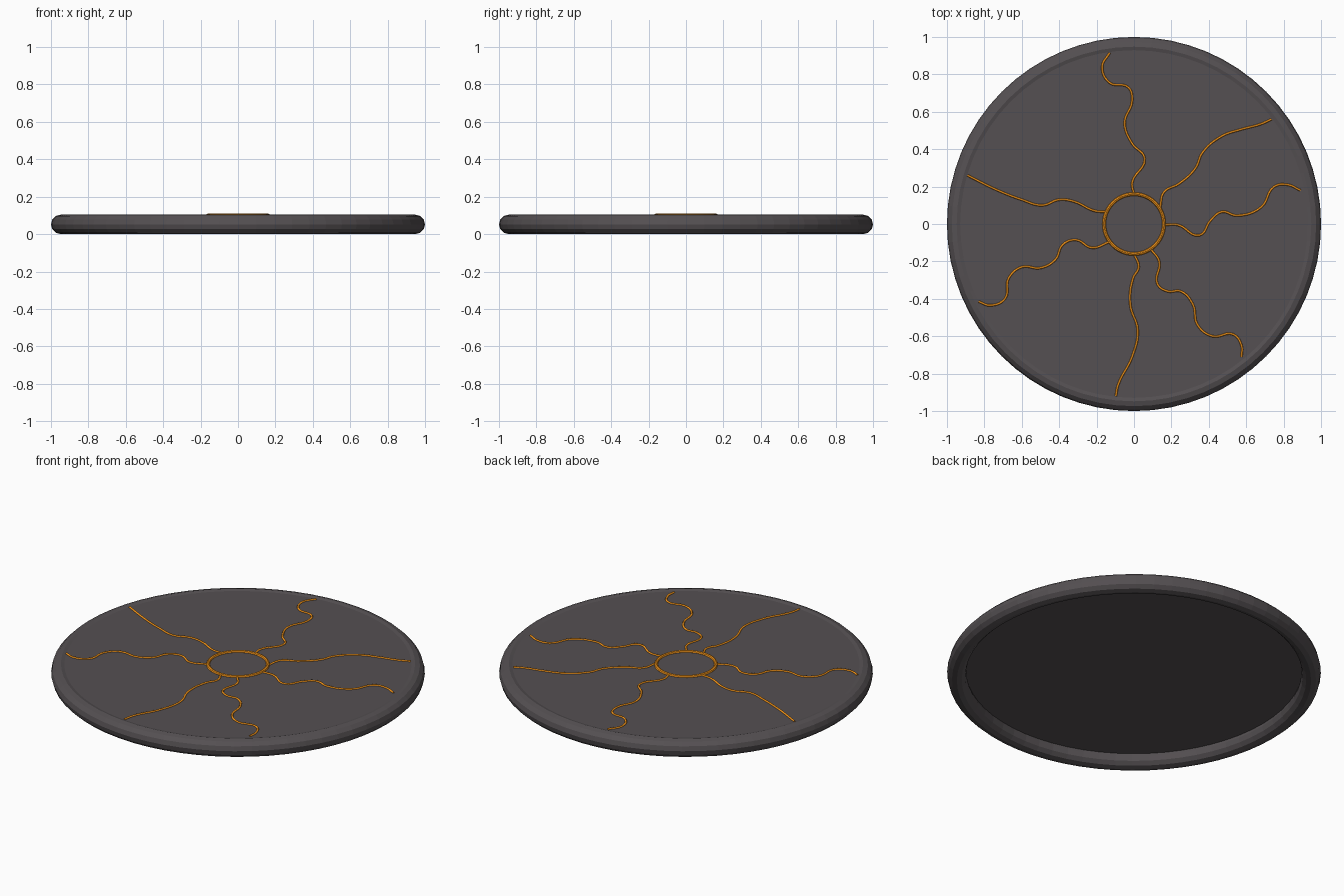
import bpy

if "Cube" in bpy.data.objects:
    bpy.data.objects.remove(bpy.data.objects["Cube"])


def material(name, rgb):
    m = bpy.data.materials.new(name)
    m.diffuse_color = (*rgb, 1)
    m.use_nodes = True
    m.node_tree.nodes["Principled BSDF"].inputs["Base Color"].default_value = m.diffuse_color
    return m


stone = material("dark_stone", (0.09, 0.08, 0.085))
glow = material("orange_glow", (0.9, 0.3, 0.01))


def finish(name, mat, smooth=True):
    ob = bpy.context.object
    ob.name = name
    ob.data.materials.append(mat)
    if smooth:
        bpy.ops.object.shade_smooth_by_angle()
    return ob


# Thin plate closing the top of the rim, leaving the underside recessed
bpy.ops.mesh.primitive_cylinder_add(vertices=64, radius=0.95, depth=0.03,
                                    location=(0, 0, 0.084))
finish("plate", stone)

# Rounded rim
bpy.ops.mesh.primitive_torus_add(major_radius=0.948, minor_radius=0.052,
                                 major_segments=64, minor_segments=12,
                                 location=(0, 0, 0.052))
finish("rim", stone, smooth=False)

# Central ring, half sunk in the plate
bpy.ops.mesh.primitive_torus_add(major_radius=0.16, minor_radius=0.01,
                                 major_segments=48, minor_segments=8,
                                 location=(0, 0, 0.1))
finish("center_ring", glow)


# Wavy cracks running outward from the ring
def crack(name, points):
    cu = bpy.data.curves.new(name, 'CURVE')
    cu.dimensions = '3D'
    cu.bevel_depth = 0.006
    cu.bevel_resolution = 1
    cu.resolution_u = 6
    cu.use_fill_caps = True
    sp = cu.splines.new('BEZIER')
    sp.bezier_points.add(len(points) - 1)
    for bp, (x, y) in zip(sp.bezier_points, points):
        bp.co = (x, y, 0.1)
        bp.handle_left_type = bp.handle_right_type = 'AUTO'
    cu.materials.append(glow)
    bpy.context.collection.objects.link(bpy.data.objects.new(name, cu))


crack("crack_right", [(.16, -.005), (.235, -.005), (.35, -.06), (.41, .02), (.47, .065),
                      (.55, .045), (.68, .09), (.75, .2), (.82, .21), (.89, .18)])
crack("crack_upper_right", [(.14, .09), (.16, .17), (.24, .215), (.33, .3), (.365, .38),
                            (.47, .47), (.57, .505), (.68, .535), (.735, .56)])
crack("crack_top", [(0, .16), (-.01, .22), (.057, .35), (-.01, .43), (-.05, .54), (-.01, .66),
                    (-.03, .73), (-.13, .755), (-.17, .84), (-.13, .915)])
crack("crack_upper_left", [(-.15, .065), (-.21, .07), (-.32, .12), (-.4, .13), (-.49, .1),
                           (-.6, .13), (-.74, .185), (-.89, .26)])
crack("crack_lower_left", [(-.13, -.095), (-.225, -.127), (-.31, -.085), (-.38, -.11),
                           (-.42, -.19), (-.5, -.235), (-.6, -.23), (-.67, -.29),
                           (-.69, -.4), (-.77, -.435), (-.83, -.415)])
crack("crack_bottom", [(0, -.16), (.025, -.23), (-.005, -.29), (-.02, -.43), (.02, -.57),
                       (-.01, -.71), (-.085, -.86), (-.097, -.92)])
crack("crack_lower_right", [(.09, -.135), (.135, -.2), (.125, -.32), (.18, -.36), (.25, -.36),
                            (.315, -.43), (.34, -.54), (.42, -.6), (.53, -.59),
                            (.575, -.65), (.575, -.71)])
